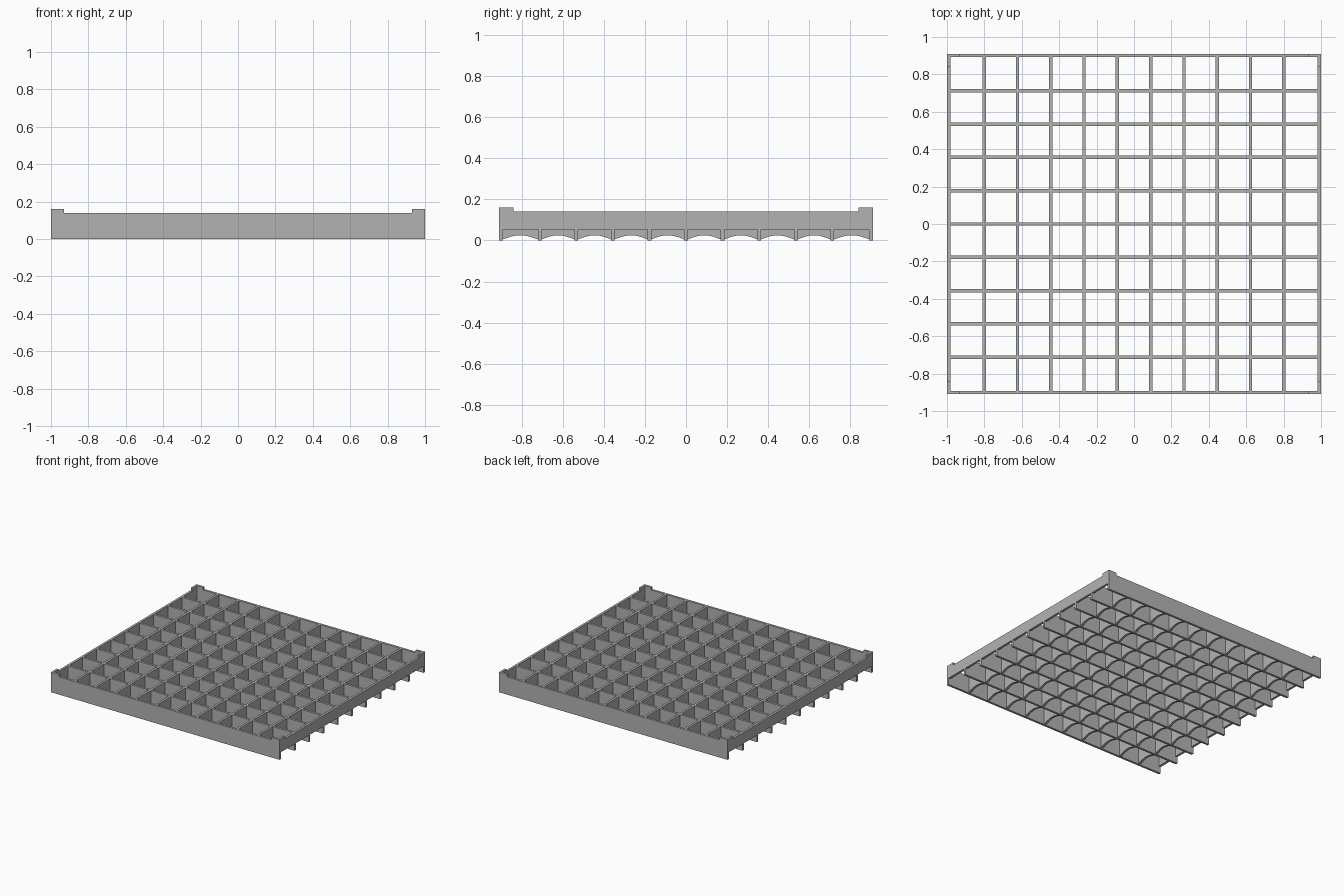
import bpy, bmesh, math
from mathutils import Vector

if "Cube" in bpy.data.objects:
    bpy.data.objects.remove(bpy.data.objects["Cube"], do_unlink=True)

# Overall sizes
HX, HY = 1.0, 0.91
T = 0.018              # bar thickness
TOP, TAB_TOP, TAB = 0.14, 0.16, 0.07
LEDGE = 0.053          # underside of the side plates
PITCH = 0.178

grey = bpy.data.materials.new("grey plastic")
grey.use_nodes = True
colour = (0.45, 0.45, 0.45, 1)
grey.diffuse_color = colour
grey.node_tree.nodes["Principled BSDF"].inputs["Base Color"].default_value = colour


def plate(name, profile, axis, centre, thick=T):
    """Extrude a (length, height) profile through a thin plate running along axis."""
    bm = bmesh.new()
    if axis == "x":
        pts = [Vector((u, centre - thick / 2, z)) for u, z in profile]
        push = Vector((0, thick, 0))
    else:
        pts = [Vector((centre - thick / 2, u, z)) for u, z in profile]
        push = Vector((thick, 0, 0))
    face = bm.faces.new([bm.verts.new(p) for p in pts])
    new = bmesh.ops.extrude_face_region(bm, geom=[face])["geom"]
    bmesh.ops.translate(bm, vec=push, verts=[v for v in new if isinstance(v, bmesh.types.BMVert)])
    bmesh.ops.recalc_face_normals(bm, faces=bm.faces)
    mesh = bpy.data.meshes.new(name)
    bm.to_mesh(mesh)
    bm.free()
    mesh.materials.append(grey)
    obj = bpy.data.objects.new(name, mesh)
    bpy.context.collection.objects.link(obj)
    return obj


def tabbed(half, low, tab_start):
    """Wall outline with a raised tab at each end."""
    return [(-half, low), (half, low), (half, TAB_TOP), (tab_start, TAB_TOP),
            (tab_start, TOP), (-tab_start, TOP), (-tab_start, TAB_TOP), (-half, TAB_TOP)]


inner_x, inner_y = HX - T, HY - T

# Outer walls with corner tabs
for side, name in ((-1, "front_wall"), (1, "back_wall")):
    plate(name, tabbed(HX, 0, HX - TAB), "x", side * (HY - T / 2))
for side, name in ((-1, "right_wall"), (1, "left_wall")):
    plate(name, tabbed(inner_y, LEDGE, HY - TAB), "y", side * (HX - T / 2))

# Straight bars across, with feet reaching out under the side walls
cross = [(-HX, 0), (HX, 0), (HX, LEDGE), (inner_x, LEDGE), (inner_x, TOP),
         (-inner_x, TOP), (-inner_x, LEDGE), (-HX, LEDGE)]
rows = [i * PITCH for i in range(-4, 5)]
for i, y in enumerate(rows):
    plate(f"cross_bar_{i + 1}", cross, "x", y)

# Arched bars from front to back, one shallow arch per opening
stops = [-HY + T / 2] + rows + [HY - T / 2]
arched = []
for a, b in zip(stops, stops[1:]):
    lo, hi = a + T / 2, b - T / 2
    for k in range(13):
        t = k / 12
        arched.append((lo + (hi - lo) * t, 0.005 + 0.02 * math.sin(math.pi * t)))
arched += [(inner_y, TOP), (-inner_y, TOP)]
for i in range(10):
    plate(f"arched_bar_{i + 1}", arched, "y", (i - 4.5) * PITCH)
